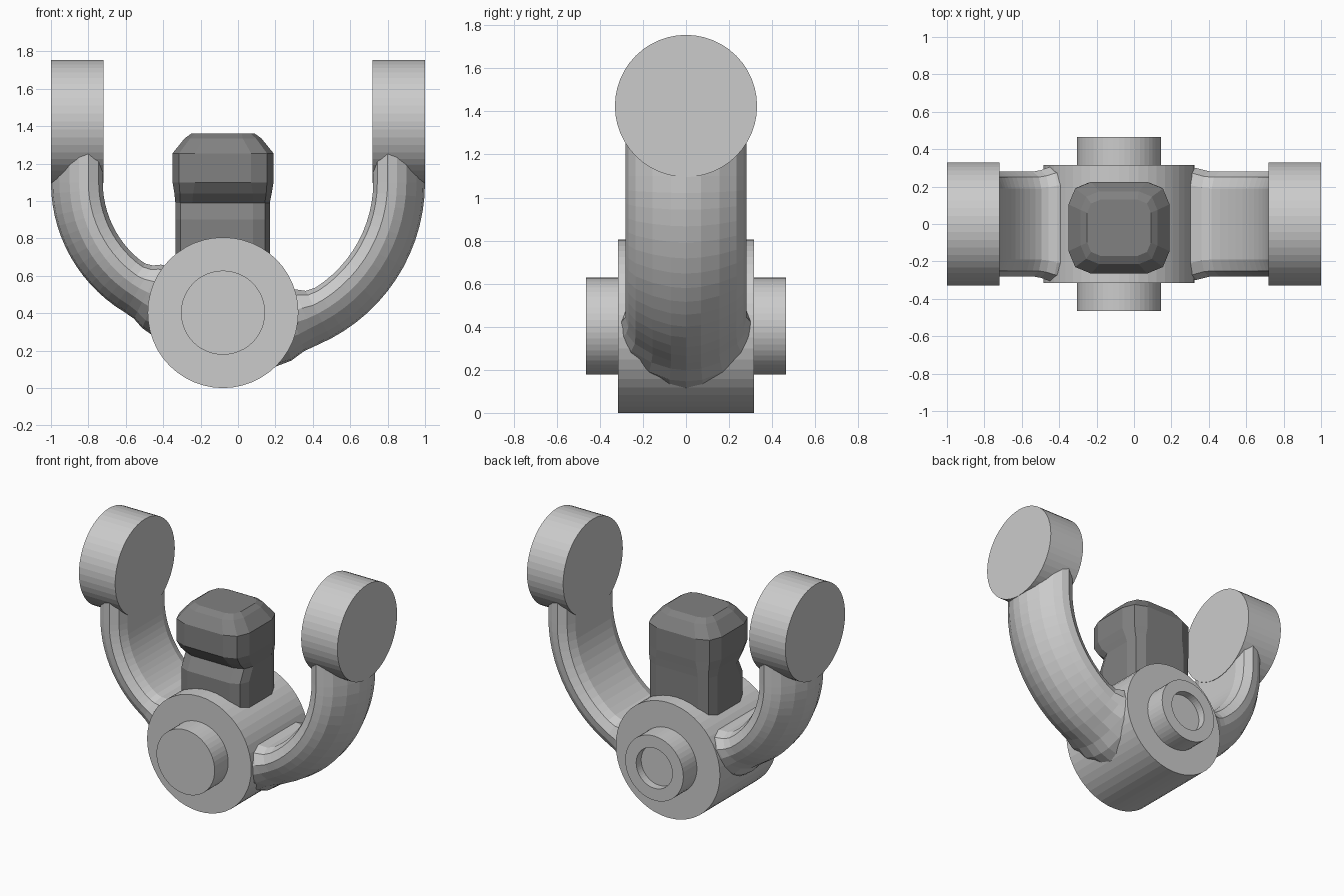
import bpy
from math import sin, cos, pi, radians, hypot

if "Cube" in bpy.data.objects:
    bpy.data.objects.remove(bpy.data.objects["Cube"])

HX, HZ, HR = -0.08, 0.403, 0.403   # hub centre and radius


def make(name, verts, faces):
    me = bpy.data.meshes.new(name)
    me.from_pydata(verts, [], faces)
    me.update()
    ob = bpy.data.objects.new(name, me)
    bpy.context.collection.objects.link(ob)
    # consistent outward normals
    bpy.context.view_layer.objects.active = ob
    ob.select_set(True)
    bpy.ops.object.mode_set(mode='EDIT')
    bpy.ops.mesh.select_all(action='SELECT')
    bpy.ops.mesh.normals_make_consistent(inside=False)
    bpy.ops.object.mode_set(mode='OBJECT')
    ob.select_set(False)
    return ob


def loft(name, rings):
    """Skin equal-length closed rings and cap both ends."""
    n = len(rings[0])
    verts = [v for r in rings for v in r]
    faces = [(i * n + j, i * n + (j + 1) % n, (i + 1) * n + (j + 1) % n, (i + 1) * n + j)
             for i in range(len(rings) - 1) for j in range(n)]
    faces += [tuple(range(n)), tuple(range(len(verts) - n, len(verts)))]
    return make(name, verts, faces)


# hub with front boss and recessed back boss, turned about the y axis
profile = [(.225, -.465), (.225, -.315), (HR, -.315), (HR, .315),
           (.225, .315), (.225, .465), (.14, .465), (.14, .41)]
N = 48
loft("hub", [[(HX + r * cos(2 * pi * k / N), y, HZ + r * sin(2 * pi * k / N))
              for k in range(N)] for r, y in profile])

# D-shaped arm section: (distance from inner face, half width)
half = [(0.003, .19), (.025, .25), (.08, .28), (.13, .268), (.18, .235), (.235, .155), (.27, .07)]
section = half + [(.28, 0)] + [(d, -y) for d, y in reversed(half)]


def arm(name, side, radius, end):
    """Arm curving from the end disc into the hub; flares where it meets the hub."""
    cx, cz = 1 - radius, 1.1
    stations = [(0, 1.3)] + [(radians(end) * i / 18, cz) for i in range(19)]
    rings = []
    for t, z0 in stations:
        ring = []
        for d, y in section:
            r = radius - .28 + d
            x, z = side * (cx + r * cos(t)), z0 - r * sin(t)
            gap = max(0, hypot(x - HX, z - HZ) - HR)
            f = max(0, 1 - gap / .11) ** 2
            r += f * .05 * (d - .14) / .14
            x, z = side * (cx + r * cos(t)), z0 - r * sin(t)
            ring.append((x, y * (1 + .1 * f), z))
        rings.append(ring)
    loft(name, rings)


arm("left_arm", -1, .81, 76)
arm("right_arm", 1, .945, 86)

# end discs, axis along x
for name, s in (("left_end_disc", -1), ("right_end_disc", 1)):
    loft(name, [[(s * x, .33 * cos(2 * pi * k / N), 1.425 + .33 * sin(2 * pi * k / N))
                 for k in range(N)] for x in (.72, 1)])


# dark grip: rounded rectangles stacked up, with a finger notch in front
def rounded(z, x0, x1, y0, y1, c):
    pts = []
    for qx, qy, a in ((x1 - c, y1 - c, 0), (x0 + c, y1 - c, 90),
                      (x0 + c, y0 + c, 180), (x1 - c, y0 + c, 270)):
        for k in (0, 45, 90):
            t = radians(a + k)
            pts.append((qx + c * cos(t), qy + c * sin(t), z))
    return pts


levels = [(.60, -.335, .17, -.21, .22, .09),
          (.90, -.335, .17, -.21, .22, .09),
          (.99, -.335, .17, -.165, .22, .09),
          (1.04, -.34, .18, -.22, .222, .10),
          (1.10, -.35, .19, -.265, .225, .12),
          (1.255, -.35, .19, -.265, .225, .12),
          (1.335, -.285, .125, -.215, .175, .10),
          (1.36, -.25, .09, -.17, .13, .07)]
grip = loft("grip", [rounded(*l) for l in levels])
dark = bpy.data.materials.new("dark_grey")
dark.diffuse_color = (.22, .22, .22, 1)
dark.use_nodes = True
dark.node_tree.nodes["Principled BSDF"].inputs["Base Color"].default_value = dark.diffuse_color
grip.data.materials.append(dark)
